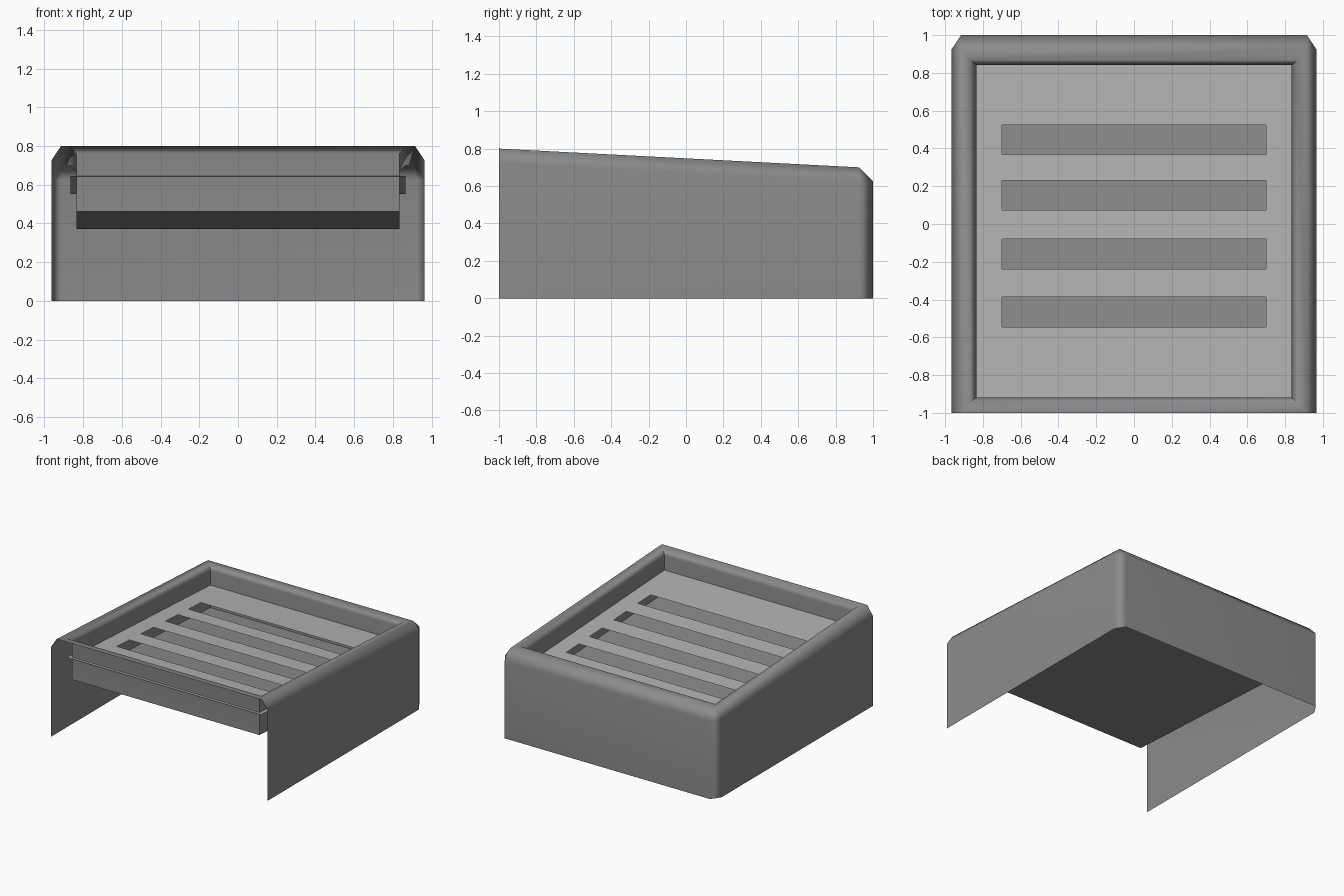
import bpy
import bmesh
import math

cube = bpy.data.objects.get("Cube")
if cube:
    bpy.data.objects.remove(cube)


def material(name, value):
    mat = bpy.data.materials.new(name)
    mat.use_nodes = True
    colour = (value, value, value, 1)
    mat.diffuse_color = colour
    mat.node_tree.nodes["Principled BSDF"].inputs["Base Color"].default_value = colour
    return mat


def top(y):
    """Height of the sloping top at depth y."""
    return 0.8 - 0.052 * (y + 1)


def finish(bm, name, mat):
    bmesh.ops.remove_doubles(bm, verts=bm.verts[:], dist=0.0005)
    mesh = bpy.data.meshes.new(name)
    bm.to_mesh(mesh)
    bm.free()
    obj = bpy.data.objects.new(name, mesh)
    bpy.context.collection.objects.link(obj)
    mesh.materials.append(mat)
    return obj


def ring(bm, points, height):
    return [bm.verts.new((x, y, height(x, y))) for x, y in points]


def band(bm, low, high, closed=False):
    count = len(low)
    for i in range(count if closed else count - 1):
        j = (i + 1) % count
        bm.faces.new((high[i], high[j], low[j], low[i]))


def mirrored(half):
    """Left half of a path, completed on the other side."""
    return half + [(-x, y) for x, y in reversed(half)]


dark_grey = material("dark grey", 0.26)
light_grey = material("light grey", 0.45)

# Housing: three thin outer walls, bevelled rim and sunken sloping tray
SIDE, EDGE, BACK = 0.965, 0.915, 0.925
outline = mirrored([(-SIDE, -1), (-SIDE, BACK), (-EDGE, 1)])
crest = mirrored([(-EDGE, -1), (-EDGE, BACK), (-EDGE, BACK)])
lip = mirrored([(-0.868, -0.945), (-0.868, 0.868)])
tray = mirrored([(-0.835, -0.918), (-0.835, 0.842)])

bm = bmesh.new()
foot = ring(bm, outline, lambda x, y: 0)
shoulder = ring(bm, outline, lambda x, y: top(min(y, BACK)) - 0.075)
ridge = ring(bm, crest, lambda x, y: top(y))
inner_lip = ring(bm, lip, lambda x, y: top(y))
tray_top = ring(bm, tray, lambda x, y: top(y) - 0.035)
tray_base = ring(bm, tray, lambda x, y: top(y) - 0.333)
band(bm, foot, shoulder)
band(bm, shoulder, ridge)
band(bm, [ridge[i] for i in (0, 1, 4, 5)], inner_lip, closed=True)
band(bm, inner_lip, tray_top, closed=True)
band(bm, tray_top, tray_base, closed=True)
bm.faces.new(tray_base[::-1])
housing = finish(bm, "housing", dark_grey)

bpy.ops.object.select_all(action="DESELECT")
housing.select_set(True)
bpy.context.view_layer.objects.active = housing
bpy.ops.object.shade_smooth_by_angle(angle=math.radians(60))
weighted = housing.modifiers.new("even_shading", "WEIGHTED_NORMAL")
weighted.keep_sharp = True

# Slotted sheet: thin sloping panel with four through slots
bm = bmesh.new()
xs = [-0.865, -0.698, 0.698, 0.865]
ys = [-0.945]
for centre in (-0.465, -0.158, 0.152, 0.446):
    ys += [centre - 0.079, centre + 0.079]
ys.append(0.87)
for row in range(len(ys) - 1):
    for col in range(3):
        if col == 1 and row % 2 == 1:
            continue
        corners = [(xs[col], ys[row]), (xs[col + 1], ys[row]),
                   (xs[col + 1], ys[row + 1]), (xs[col], ys[row + 1])]
        bm.faces.new(ring(bm, corners, lambda x, y: top(y) - 0.152))
finish(bm, "slotted_sheet", light_grey)
